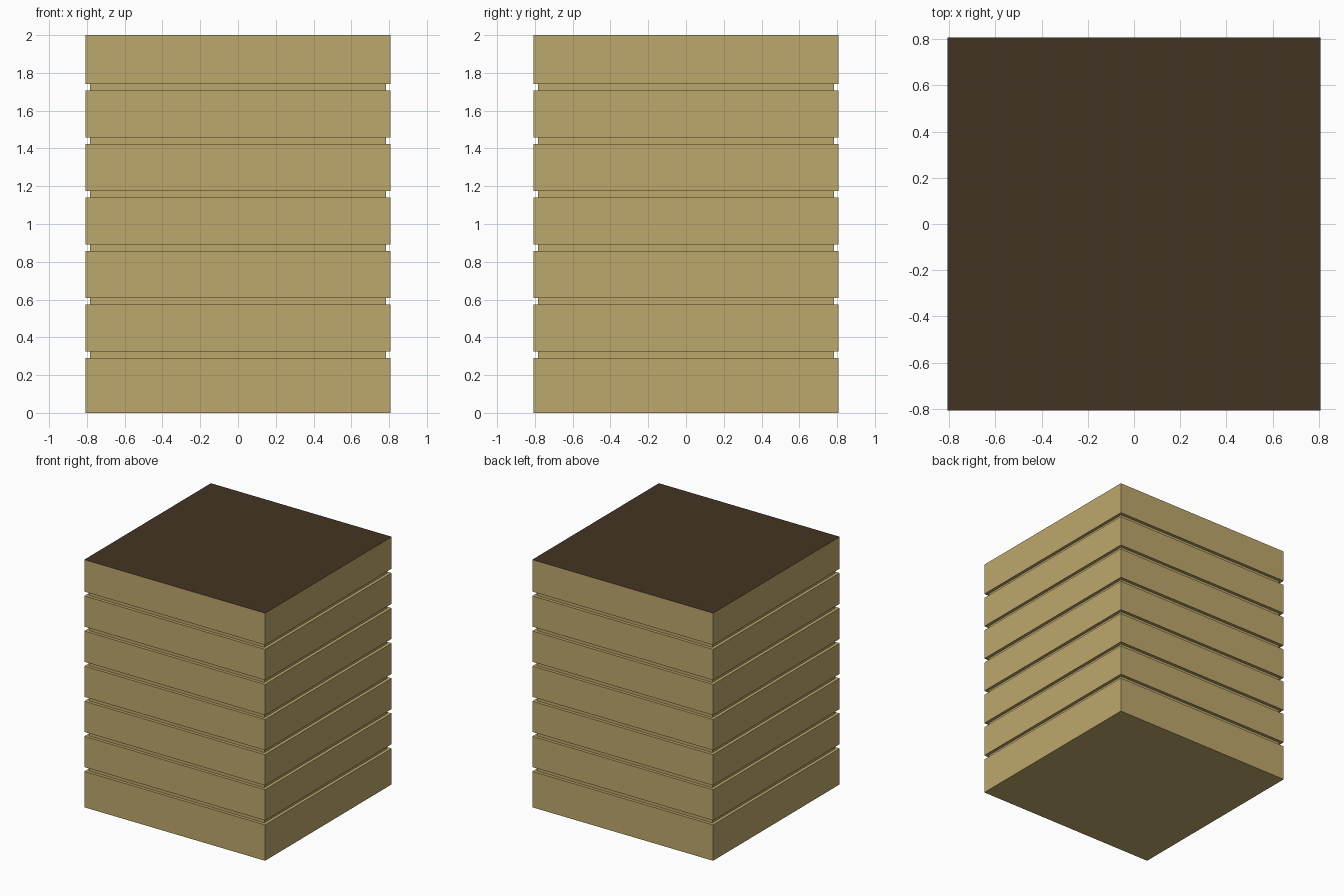
import bpy, bmesh

if "Cube" in bpy.data.objects:
    bpy.data.objects.remove(bpy.data.objects["Cube"])

OUTER, INNER = 0.808, 0.783      # half widths of boards and of the recessed grooves
COUNT, STEP, BOARD_TOP, GAP = 7, 0.2835, 0.29, 0.035


def srgb(*c):
    lin = [(v / 255 / 12.92) if v < 11 else ((v / 255 + 0.055) / 1.055) ** 2.4 for v in c]
    return (*lin, 1.0)


def material(name, colour):
    m = bpy.data.materials.new(name)
    m.diffuse_color = colour
    m.use_nodes = True
    m.node_tree.nodes["Principled BSDF"].inputs["Base Color"].default_value = m.diffuse_color
    return m


tan = material("tan_wood", srgb(190, 168, 108))
dark = material("dark_brown_top", srgb(66, 52, 34))

# Side profile: (half width, height), stepping in at every groove
profile = [(OUTER, 0.0)]
for i in range(COUNT - 1):
    z = BOARD_TOP + i * STEP
    profile += [(OUTER, z), (INNER, z), (INNER, z + GAP), (OUTER, z + GAP)]
profile.append((OUTER, 2.0))

# Square rings bridged into one closed body
bm = bmesh.new()
rings = [[bm.verts.new((sx * r, sy * r, z)) for sx, sy in ((-1, -1), (1, -1), (1, 1), (-1, 1))]
         for r, z in profile]
for low, high in zip(rings, rings[1:]):
    for k in range(4):
        n = (k + 1) % 4
        bm.faces.new((low[k], low[n], high[n], high[k]))
bm.faces.new(rings[0][::-1])
top = bm.faces.new(rings[-1])
top.material_index = 1           # dark top surface

mesh = bpy.data.meshes.new("grooved_block")
bm.to_mesh(mesh)
bm.free()
mesh.materials.append(tan)
mesh.materials.append(dark)
block = bpy.data.objects.new("grooved_block", mesh)
bpy.context.collection.objects.link(block)
